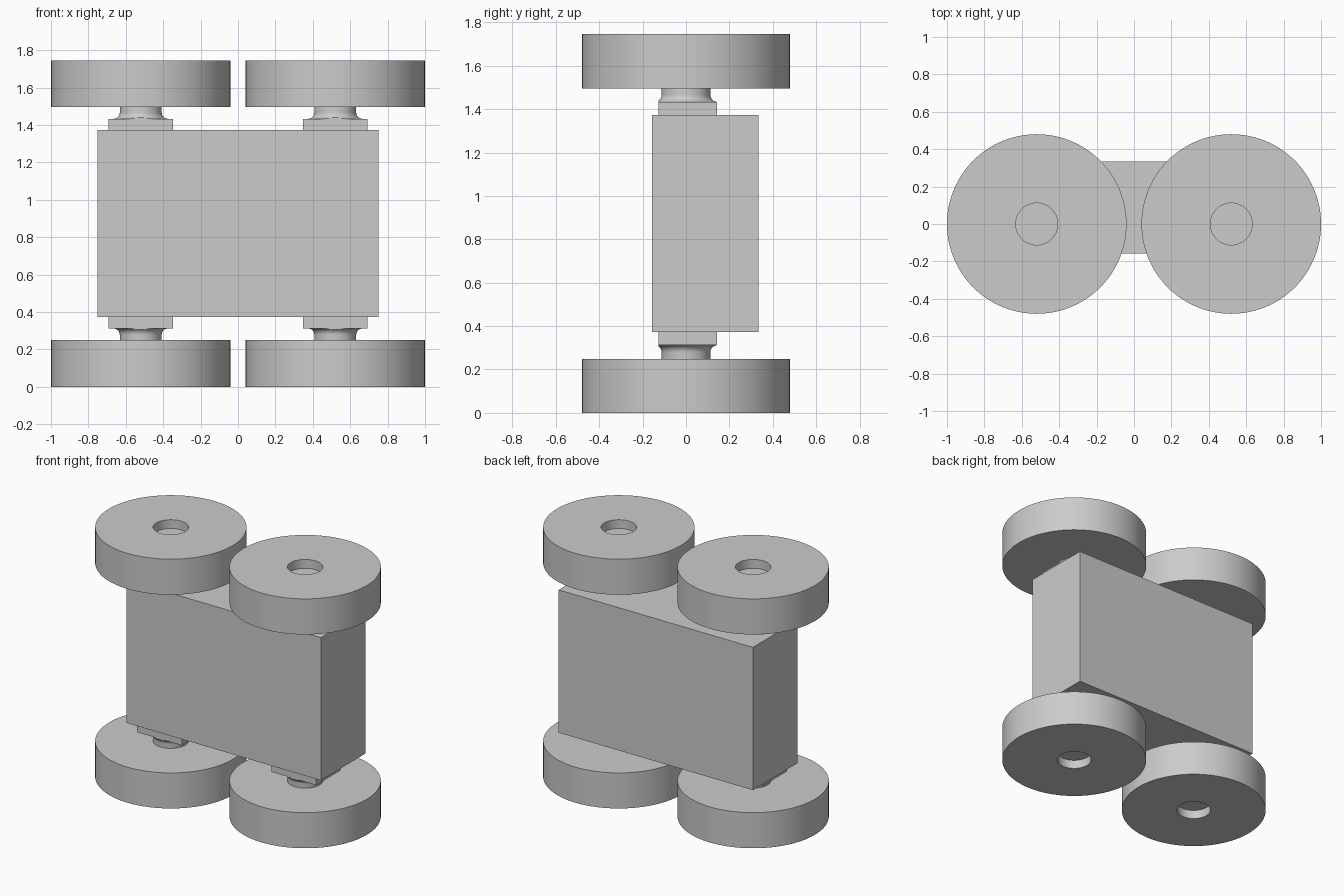
import bpy, bmesh, math
from mathutils import Matrix, Vector

cube = bpy.data.objects.get("Cube")
if cube:
    bpy.data.objects.remove(cube, do_unlink=True)

HEIGHT = 1.745
SEGMENTS = 96

# One plain grey for everything
grey = bpy.data.materials.new("plain_grey")
grey.use_nodes = True
colour = (0.6, 0.6, 0.6, 1)
grey.diffuse_color = colour
grey.node_tree.nodes["Principled BSDF"].inputs["Base Color"].default_value = colour


def finish(name, bm, smooth=False):
    """Turn a bmesh into a named, coloured object."""
    bmesh.ops.recalc_face_normals(bm, faces=bm.faces)
    mesh = bpy.data.meshes.new(name)
    bm.to_mesh(mesh)
    bm.free()
    mesh.materials.append(grey)
    obj = bpy.data.objects.new(name, mesh)
    bpy.context.collection.objects.link(obj)
    if smooth:
        bpy.ops.object.select_all(action="DESELECT")
        obj.select_set(True)
        bpy.context.view_layer.objects.active = obj
        bpy.ops.object.shade_smooth_by_angle(angle=math.radians(30))


def place(bm, x, top):
    """Move a part sideways; flip it to the upper end if needed."""
    if top:
        for v in bm.verts:
            v.co.z = HEIGHT - v.co.z
    bmesh.ops.translate(bm, vec=(x, 0, 0), verts=bm.verts)


def box(low, high):
    bm = bmesh.new()
    low, high = Vector(low), Vector(high)
    bmesh.ops.create_cube(bm, size=1, matrix=Matrix.Translation((low + high) / 2)
                          @ Matrix.Diagonal((*(high - low), 1)))
    return bm


def lathe(profile, closed=False):
    """Spin (radius, height) points around z."""
    bm = bmesh.new()
    verts = [bm.verts.new((r, 0, z)) for r, z in profile]
    pairs = list(zip(verts, verts[1:]))
    if closed:
        pairs.append((verts[-1], verts[0]))
    edges = [bm.edges.new(p) for p in pairs]
    bmesh.ops.spin(bm, geom=verts + edges, axis=(0, 0, 1), cent=(0, 0, 0),
                   steps=SEGMENTS, angle=math.tau)
    bmesh.ops.remove_doubles(bm, verts=bm.verts, dist=0.0001)
    return bm


# Body block
finish("body", box((-0.752, -0.157, 0.373), (0.752, 0.335, 1.372)))

wheel_profile = [(0.112, 0), (0.48, 0), (0.48, 0.249), (0.112, 0.249)]

# Axle with a recessed end and a fillet flaring into its mount
FILLET = 0.034
axle_profile = [(0, 0.062), (0.112, 0.062)]
for i in range(9):
    a = math.radians(90) * i / 8
    axle_profile.append((0.112 + FILLET * (1 - math.cos(a)),
                         0.312 - FILLET * (1 - math.sin(a))))
axle_profile.append((0, 0.312))

for side, x in (("right", -0.52), ("left", 0.52)):
    for level, top in (("lower", False), ("upper", True)):
        tag = f"{level}_{side}"

        wheel = lathe(wheel_profile, closed=True)
        place(wheel, x, top)
        finish(f"{tag}_wheel", wheel, smooth=True)

        axle = lathe(axle_profile)
        for v in axle.verts:  # trim the flare to the mount's edges
            v.co.y = min(max(v.co.y, -0.126), 0.143)
        place(axle, x, top)
        finish(f"{tag}_axle", axle, smooth=True)

        mount = box((-0.173, -0.126, 0.312), (0.173, 0.143, 0.373))
        place(mount, x, top)
        finish(f"{tag}_mount", mount)
